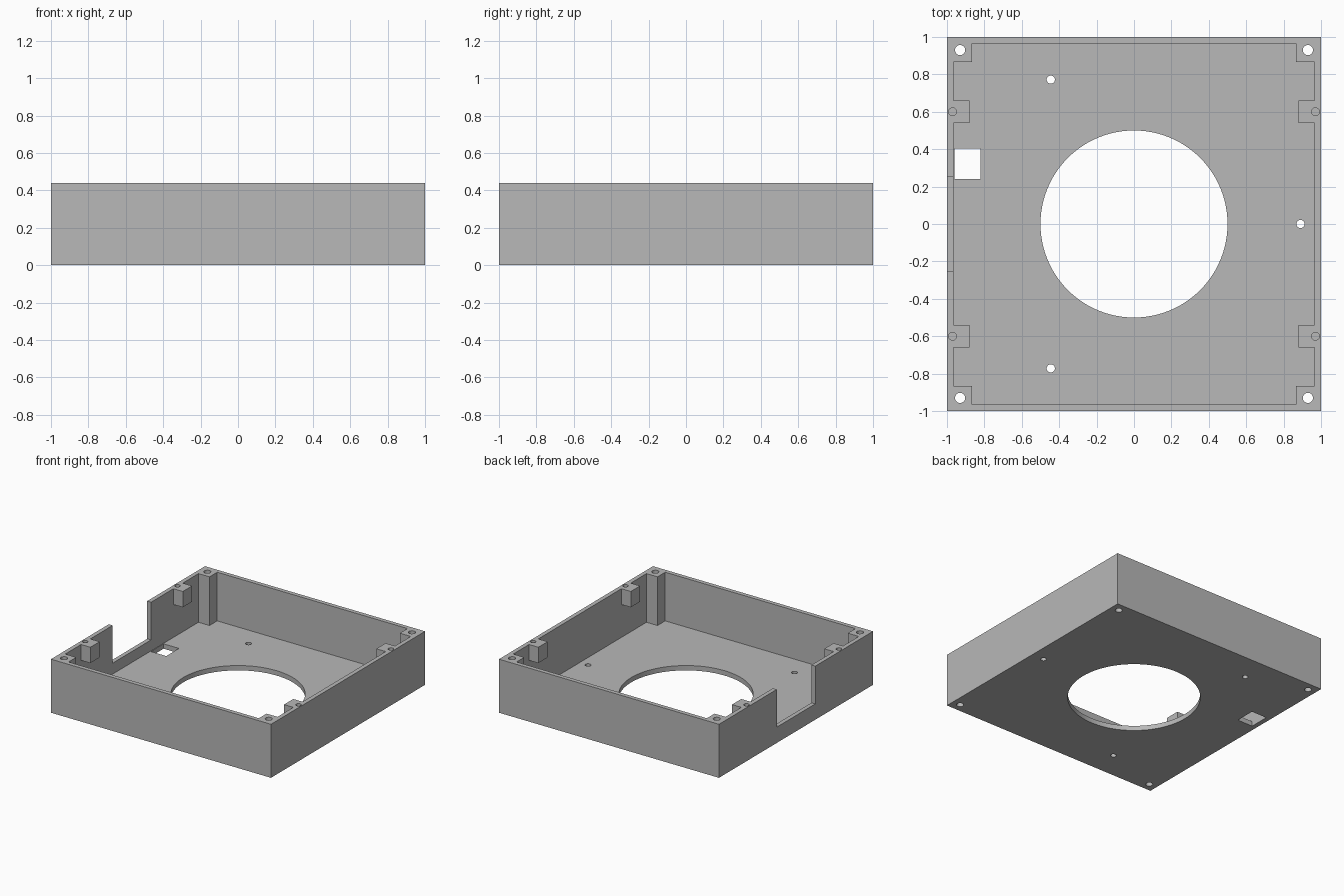
import bpy
import bmesh
from math import radians
from mathutils import Matrix

if "Cube" in bpy.data.objects:
    bpy.data.objects.remove(bpy.data.objects["Cube"])

HEIGHT = 0.44
FLOOR = 0.04
INNER = 0.965      # inside face of the walls
POST = 0.865       # inside faces of the corner posts
TAB_X = 0.88       # inside face of the screw tabs
TAB_Y = (0.54, 0.66)
TAB_BOTTOM = 0.31
ABOVE = HEIGHT + 0.1

grey = bpy.data.materials.new("plain grey")
grey.use_nodes = True
colour = (0.48, 0.48, 0.48, 1)
grey.diffuse_color = colour
grey.node_tree.nodes["Principled BSDF"].inputs["Base Color"].default_value = colour


def make_object(name, bm):
    bmesh.ops.recalc_face_normals(bm, faces=bm.faces)
    mesh = bpy.data.meshes.new(name)
    bm.to_mesh(mesh)
    bm.free()
    mesh.materials.append(grey)
    obj = bpy.data.objects.new(name, mesh)
    bpy.context.collection.objects.link(obj)
    return obj


def prism(name, outline, z0, z1):
    bm = bmesh.new()
    face = bm.faces.new([bm.verts.new((x, y, z0)) for x, y in outline])
    top = bmesh.ops.extrude_face_region(bm, geom=[face])["geom"]
    verts = [v for v in top if isinstance(v, bmesh.types.BMVert)]
    bmesh.ops.translate(bm, vec=(0, 0, z1 - z0), verts=verts)
    return make_object(name, bm)


def box(name, x0, x1, y0, y1, z0, z1):
    return prism(name, [(x0, y0), (x1, y0), (x1, y1), (x0, y1)], z0, z1)


def cylinder(name, x, y, radius, z0, z1, sides=32):
    bm = bmesh.new()
    bmesh.ops.create_cone(bm, cap_ends=True, segments=sides, radius1=radius,
                          radius2=radius, depth=z1 - z0,
                          matrix=Matrix.Translation((x, y, (z0 + z1) / 2)))
    return make_object(name, bm)


def cut(target, cutter):
    cutter.hide_render = True
    mod = target.modifiers.new("cut", "BOOLEAN")
    mod.operation = "DIFFERENCE"
    mod.solver = "EXACT"
    mod.object = cutter
    bpy.context.view_layer.objects.active = target
    bpy.ops.object.modifier_apply(modifier=mod.name)
    bpy.data.objects.remove(cutter)


def mirrored(quarter):
    """Closed outline from its +x +y quarter, listed counterclockwise."""
    half = quarter + [(-x, y) for x, y in reversed(quarter)]
    return half + [(-x, -y) for x, y in half]


# Solid block that becomes the tray
tray = box("enclosure_tray", -1, 1, -1, 1, 0, HEIGHT)

# Cavity: the upper part leaves posts and tabs, the lower part only posts
corner = [(INNER, POST), (POST, POST), (POST, INNER)]
tab = [(INNER, TAB_Y[0]), (TAB_X, TAB_Y[0]), (TAB_X, TAB_Y[1]), (INNER, TAB_Y[1])]
cut(tray, prism("upper_cavity", mirrored(tab + corner), FLOOR, ABOVE))
cut(tray, prism("lower_cavity", mirrored(corner), FLOOR, TAB_BOTTOM))

# Opening in the side wall and square opening in the floor
cut(tray, box("wall_notch", -1.1, -0.94, -0.25, 0.25, 0.13, ABOVE))
cut(tray, box("cable_opening", -0.96, -0.82, 0.24, 0.405, -0.1, 0.12))

# Large round opening and three mounting holes around it
cut(tray, cylinder("round_opening", 0, 0, 0.5, -0.1, 0.2, 96))
for x, y in [(-0.445, 0.772), (-0.445, -0.772), (0.89, 0)]:
    cut(tray, cylinder("mounting_hole", x, y, 0.022, -0.1, 0.2))

# Through holes in the posts and blind screw holes in the tabs
for sx in (-1, 1):
    for sy in (-1, 1):
        cut(tray, cylinder("post_hole", sx * 0.93, sy * 0.93, 0.027, -0.1, ABOVE))
        cut(tray, cylinder("tab_hole", sx * 0.97, sy * 0.6, 0.021, 0.34, ABOVE))

bpy.ops.object.select_all(action="DESELECT")
tray.select_set(True)
bpy.context.view_layer.objects.active = tray
bpy.ops.object.shade_smooth_by_angle(angle=radians(30))
